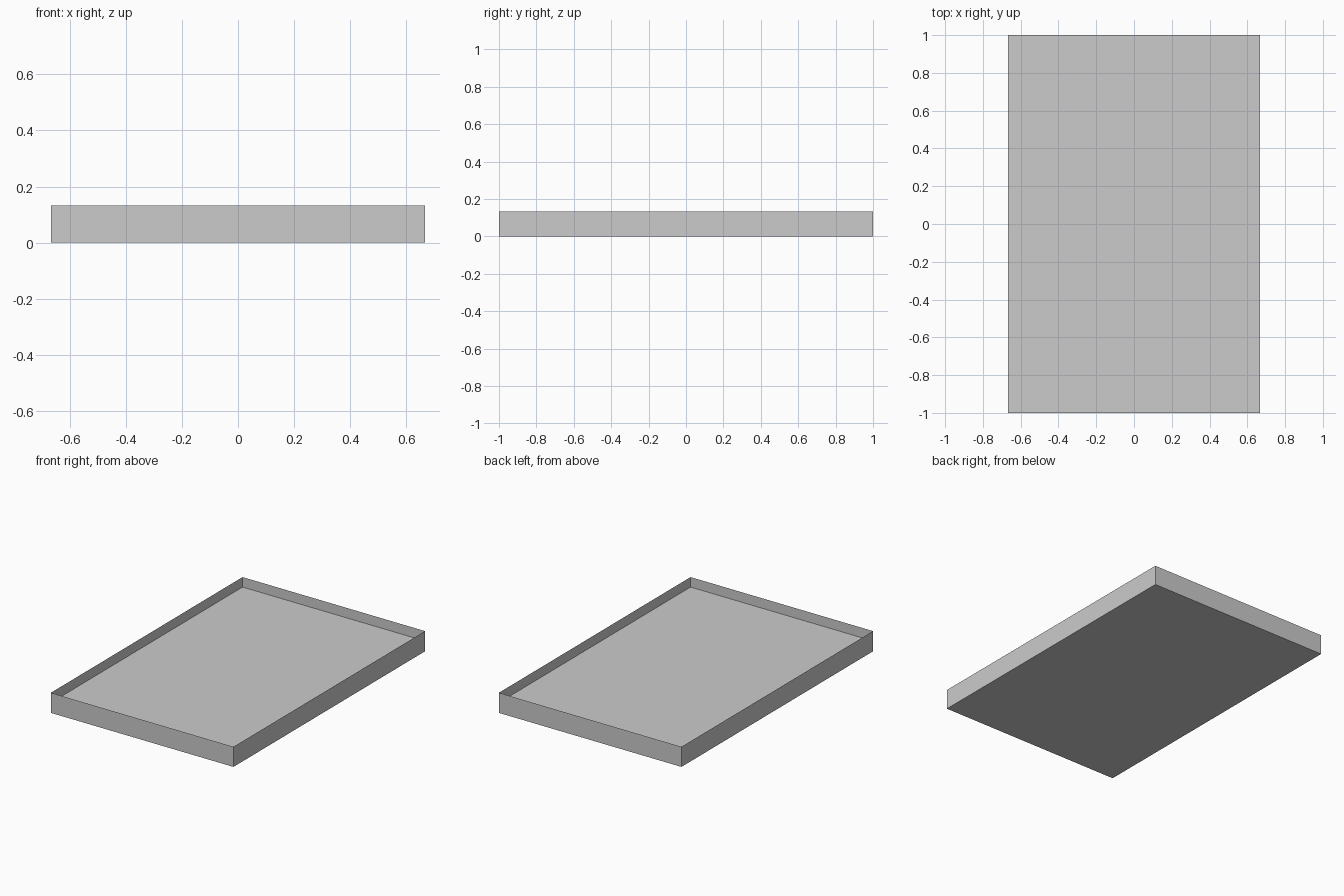
import bpy, bmesh

if "Cube" in bpy.data.objects:
    bpy.data.objects.remove(bpy.data.objects["Cube"])

HX, HY = 0.667, 1.0      # half width and half length
RIM, FLOOR = 0.133, 0.067  # rim top and inner floor heights
BORDER = 0.133           # floor margin around the centre panel


def make_object(name, bm):
    mesh = bpy.data.meshes.new(name)
    bm.to_mesh(mesh)
    bm.free()
    obj = bpy.data.objects.new(name, mesh)
    bpy.context.collection.objects.link(obj)
    return obj


def rect(bm, hx, hy, z):
    return [bm.verts.new((sx * hx, sy * hy, z))
            for sx, sy in ((-1, -1), (1, -1), (1, 1), (-1, 1))]


def bridge(bm, a, b):
    for i in range(4):
        j = (i + 1) % 4
        bm.faces.new((a[i], a[j], b[j], b[i]))


# Solid base with thin upright walls and a flat border on its floor
bm = bmesh.new()
bottom = rect(bm, HX, HY, 0)
top = rect(bm, HX, HY, RIM)
bm.faces.new(bottom[::-1])
bridge(bm, bottom, top)
outer = rect(bm, HX, HY, FLOOR)
inner = rect(bm, HX - BORDER, HY - BORDER, FLOOR)
bridge(bm, outer, inner)
make_object("tray", bm)

# Flush panel in the middle of the floor
bm = bmesh.new()
bm.faces.new(rect(bm, HX - BORDER, HY - BORDER, FLOOR))
make_object("centre_panel", bm)
